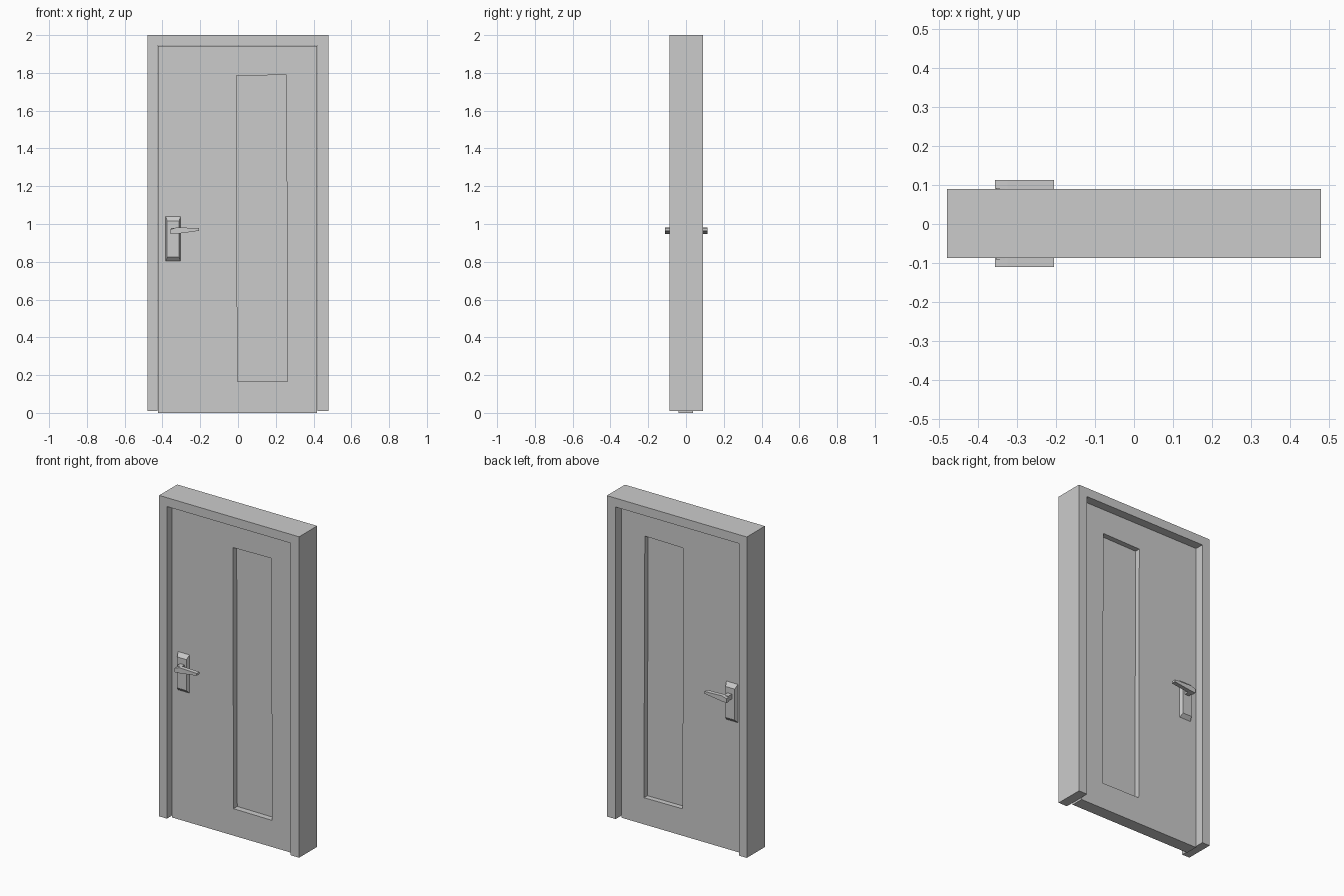
import bpy, bmesh

if "Cube" in bpy.data.objects:
    bpy.data.objects.remove(bpy.data.objects["Cube"])

MID = 0.001      # centre plane of the door in y


def make_object(name, bm):
    bmesh.ops.recalc_face_normals(bm, faces=bm.faces[:])
    mesh = bpy.data.meshes.new(name)
    bm.to_mesh(mesh)
    bm.free()
    ob = bpy.data.objects.new(name, mesh)
    bpy.context.collection.objects.link(ob)
    return ob


def prism(name, points, faces, y0, y1):
    """Flat outline in x/z pushed from y0 to y1."""
    bm = bmesh.new()
    vs = [bm.verts.new((x, y0, z)) for x, z in points]
    fs = [bm.faces.new([vs[i] for i in f]) for f in faces]
    geo = bmesh.ops.extrude_face_region(bm, geom=fs, use_keep_orig=True)["geom"]
    for v in geo:
        if isinstance(v, bmesh.types.BMVert):
            v.co.y = y1
    return make_object(name, bm)


def rect(x0, x1, z0, z1):
    return [(x0, z0), (x1, z0), (x1, z1), (x0, z1)]


def taper(name, outer, inner, y0, y1):
    """Solid between two matching outlines."""
    bm = bmesh.new()
    a = [bm.verts.new((x, y0, z)) for x, z in outer]
    b = [bm.verts.new((x, y1, z)) for x, z in inner]
    bm.faces.new(a)
    bm.faces.new(b)
    n = len(a)
    for i in range(n):
        j = (i + 1) % n
        bm.faces.new((a[i], a[j], b[j], b[i]))
    return make_object(name, bm)


# Door frame: upside-down U
prism("door_frame",
      [(-0.48, 0.01), (-0.427, 0.01), (-0.427, 1.945), (0.42, 1.945),
       (0.42, 0.01), (0.48, 0.01), (0.48, 2.0), (-0.48, 2.0)],
      [(0, 1, 2, 7), (2, 3, 6, 7), (3, 4, 5, 6)], -0.087, 0.09)

# Door leaf with tall window opening
window = [(-0.003, 0.167), (0.262, 0.165), (0.256, 1.789), (-0.007, 1.785)]
prism("door_leaf", rect(-0.424, 0.417, 0.0, 1.943) + window,
      [(i, (i + 1) % 4, 4 + (i + 1) % 4, 4 + i) for i in range(4)],
      -0.04, 0.038)

# Thin pane in the opening
prism("window_pane", window, [(0, 1, 2, 3)], MID - 0.004, MID + 0.004)

# Handle set on both sides
for side, s in (("front", -1), ("back", 1)):
    face = -0.04 if s < 0 else 0.038
    tip = MID + s * 0.112
    # bevelled back plate
    taper(side + "_handle_plate", rect(-0.383, -0.304, 0.803, 1.04),
          rect(-0.375, -0.312, 0.824, 1.016), face, face + s * 0.02)
    # spindle between plate and lever
    prism(side + "_spindle", rect(-0.355, -0.325, 0.95, 0.98), [(0, 1, 2, 3)],
          face + s * 0.015, tip - s * 0.02)
    # tapering lever
    prism(side + "_lever",
          [(-0.357, 0.946), (-0.325, 0.948), (-0.206, 0.964),
           (-0.206, 0.978), (-0.325, 0.982), (-0.357, 0.972)],
          [(0, 1, 2, 3, 4, 5)], tip - s * 0.026, tip)
